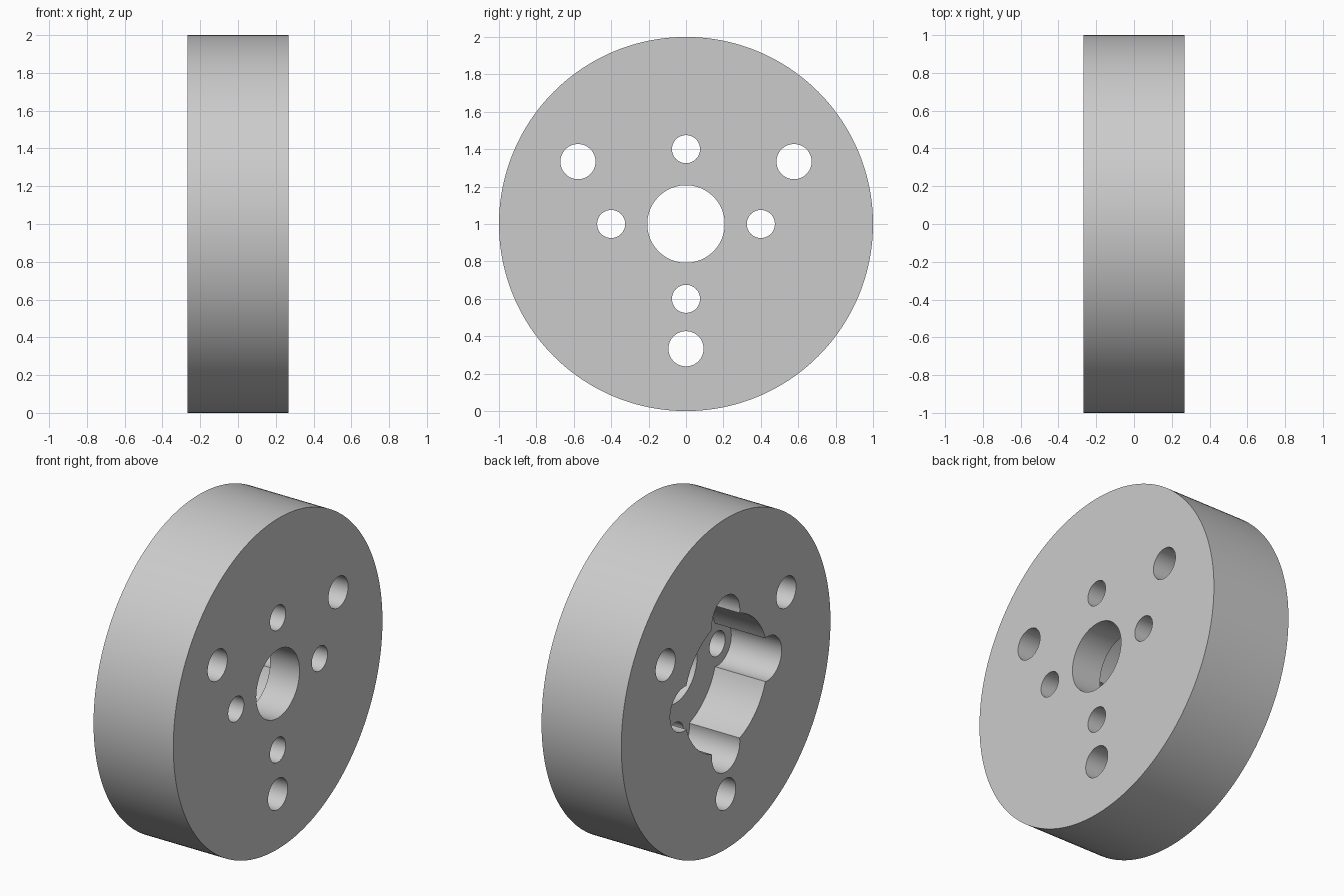
import bpy
import bmesh
from math import sin, cos, pi, asin, radians

if "Cube" in bpy.data.objects:
    bpy.data.objects.remove(bpy.data.objects["Cube"])

HALF = 0.267      # half thickness of the disc
FLOOR = 0.07      # x position of the pocket floor
BOLT_R = 0.4      # small bolt circle, also the pocket radius
LOBE_R = 0.133

grey = bpy.data.materials.new("plain_grey")
grey.use_nodes = True
colour = (0.6, 0.6, 0.6, 1)
grey.diffuse_color = colour
grey.node_tree.nodes["Principled BSDF"].inputs["Base Color"].default_value = colour


def arc(cy, cz, r, start, end, n):
    """Points on an arc in the y-z plane, leaving out the end point."""
    step = (end - start) / n
    return [(cy + r * cos(start + i * step), cz + r * sin(start + i * step))
            for i in range(n)]


def circle(angle, distance, r, n=64):
    return arc(distance * cos(angle), 1 + distance * sin(angle), r, 0, 2 * pi, n)


def prisms(name, outlines, x0, x1):
    """One object made of y-z outlines extruded along x."""
    bm = bmesh.new()
    for outline in outlines:
        face = bm.faces.new([bm.verts.new((x0, y, z)) for y, z in outline])
        top = bmesh.ops.extrude_face_region(bm, geom=[face])["geom"]
        verts = [v for v in top if isinstance(v, bmesh.types.BMVert)]
        bmesh.ops.translate(bm, verts=verts, vec=(x1 - x0, 0, 0))
    bmesh.ops.recalc_face_normals(bm, faces=bm.faces)
    mesh = bpy.data.meshes.new(name)
    bm.to_mesh(mesh)
    bm.free()
    mesh.materials.append(grey)
    obj = bpy.data.objects.new(name, mesh)
    bpy.context.collection.objects.link(obj)
    return obj


# Disc body
disc = prisms("disc", [circle(0, 0, 1, 192)], -HALF, HALF)

# Through holes: centre bore, four small bolts, three large bolts
holes = [circle(0, 0, 0.207, 96)]
holes += [circle(i * pi / 2, BOLT_R, 0.075) for i in range(4)]
holes += [circle(radians(30 + 120 * i), 0.667, 0.094) for i in range(3)]
hole_cutter = prisms("hole_cutter", holes, -HALF - 0.1, HALF + 0.1)

# Four-lobed pocket sunk into one side
meet = 2 * asin(LOBE_R / (2 * BOLT_R))
sweep = pi / 2 + meet / 2
outline = []
for i in range(4):
    a = i * pi / 2
    outline += arc(BOLT_R * cos(a), 1 + BOLT_R * sin(a), LOBE_R, a - sweep, a + sweep, 36)
    outline += arc(0, 1, BOLT_R, a + meet, a + pi / 2 - meet, 16)
pocket_cutter = prisms("pocket_cutter", [outline], -HALF - 0.1, FLOOR)

# Cut the disc, then drop the cutters
bpy.context.view_layer.objects.active = disc
disc.select_set(True)
for cutter in (pocket_cutter, hole_cutter):
    cutter.hide_render = True
    mod = disc.modifiers.new(cutter.name, "BOOLEAN")
    mod.operation = "DIFFERENCE"
    mod.solver = "EXACT"
    mod.object = cutter
    bpy.ops.object.modifier_apply(modifier=mod.name)
    bpy.data.objects.remove(cutter)

bpy.ops.object.shade_smooth_by_angle(angle=radians(30))
